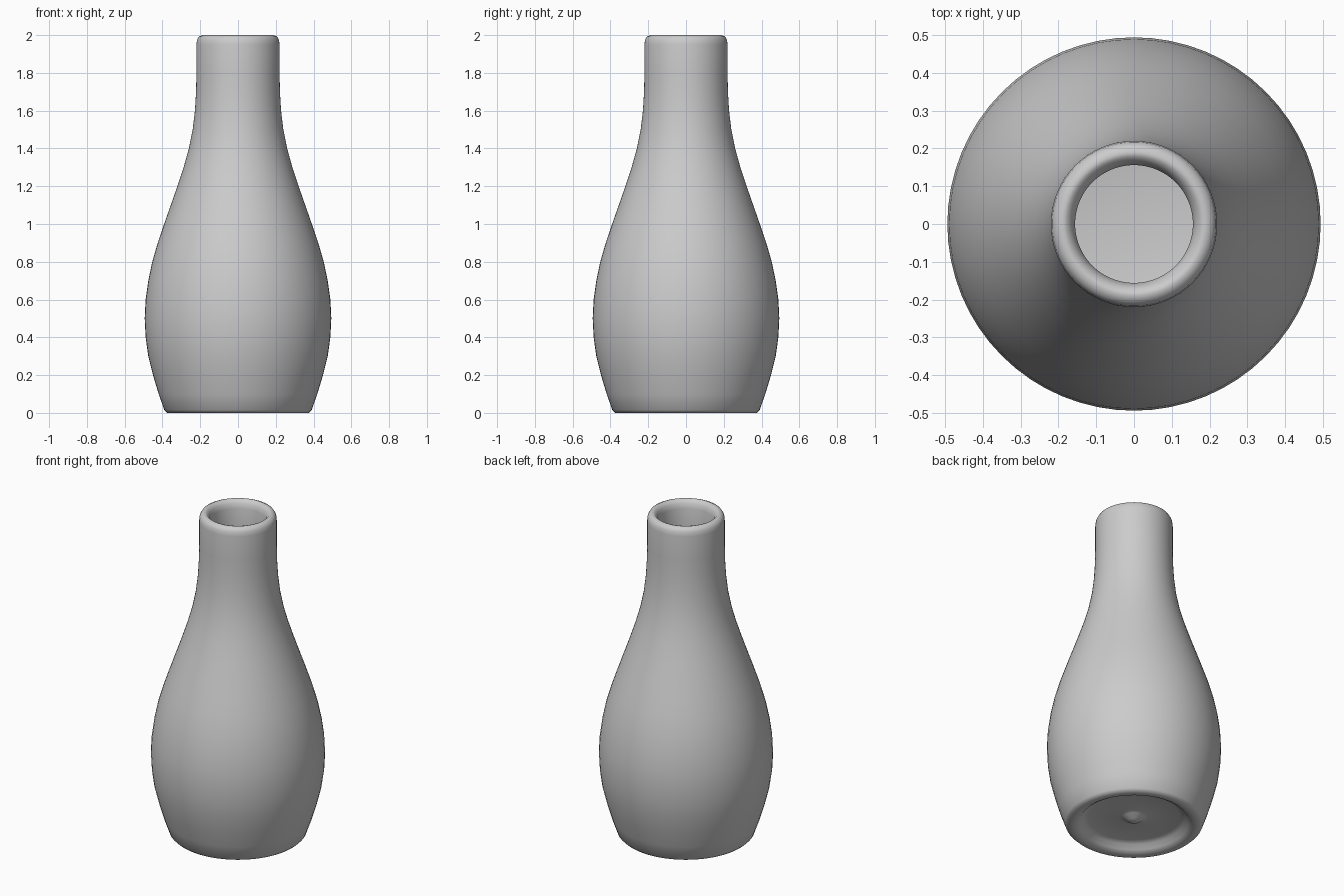
import bpy, bmesh
from math import pi

if "Cube" in bpy.data.objects:
    bpy.data.objects.remove(bpy.data.objects["Cube"])

# Outer wall: (radius, height), from foot to neck
outer = [(0.39, 0.015), (0.42, 0.1), (0.45, 0.2), (0.475, 0.3), (0.489, 0.4), (0.494, 0.5),
         (0.489, 0.6), (0.475, 0.7), (0.454, 0.8), (0.425, 0.9), (0.391, 1.0), (0.356, 1.1),
         (0.321, 1.2), (0.288, 1.3), (0.26, 1.4), (0.24, 1.5), (0.228, 1.6), (0.222, 1.7),
         (0.22, 1.8), (0.22, 1.95)]
# Recessed underside with a small central nub
underside = [(0, 0.02), (0.03, 0.024), (0.06, 0.045), (0.08, 0.05), (0.26, 0.05),
             (0.29, 0.04), (0.31, 0.015), (0.335, 0.0), (0.375, 0.0)]
# Rounded lip
lip = [(0.217, 1.975), (0.207, 1.992), (0.19, 2.0), (0.178, 1.997), (0.164, 1.98), (0.156, 1.95)]
# Inner wall follows the outer one, ending in a bowl-shaped floor
inner = [(r - 0.064, z) for r, z in reversed(outer) if 0.25 < z < 1.9]
floor = [(0.37, 0.2), (0.31, 0.14), (0.2, 0.115), (0.1, 0.105), (0, 0.1)]

profile = underside + outer + lip + inner + floor

# Spin the profile into the vase
bm = bmesh.new()
verts = [bm.verts.new((r, 0, z)) for r, z in profile]
edges = [bm.edges.new(pair) for pair in zip(verts, verts[1:])]
bmesh.ops.spin(bm, geom=verts + edges, cent=(0, 0, 0), axis=(0, 0, 1),
               angle=2 * pi, steps=64, use_merge=True)
bmesh.ops.remove_doubles(bm, verts=bm.verts, dist=0.0005)
bmesh.ops.recalc_face_normals(bm, faces=bm.faces)
mesh = bpy.data.meshes.new("vase")
bm.to_mesh(mesh)
bm.free()

vase = bpy.data.objects.new("vase", mesh)
bpy.context.collection.objects.link(vase)
bpy.context.view_layer.objects.active = vase
vase.select_set(True)
bpy.ops.object.shade_smooth_by_angle(angle=pi / 3)
